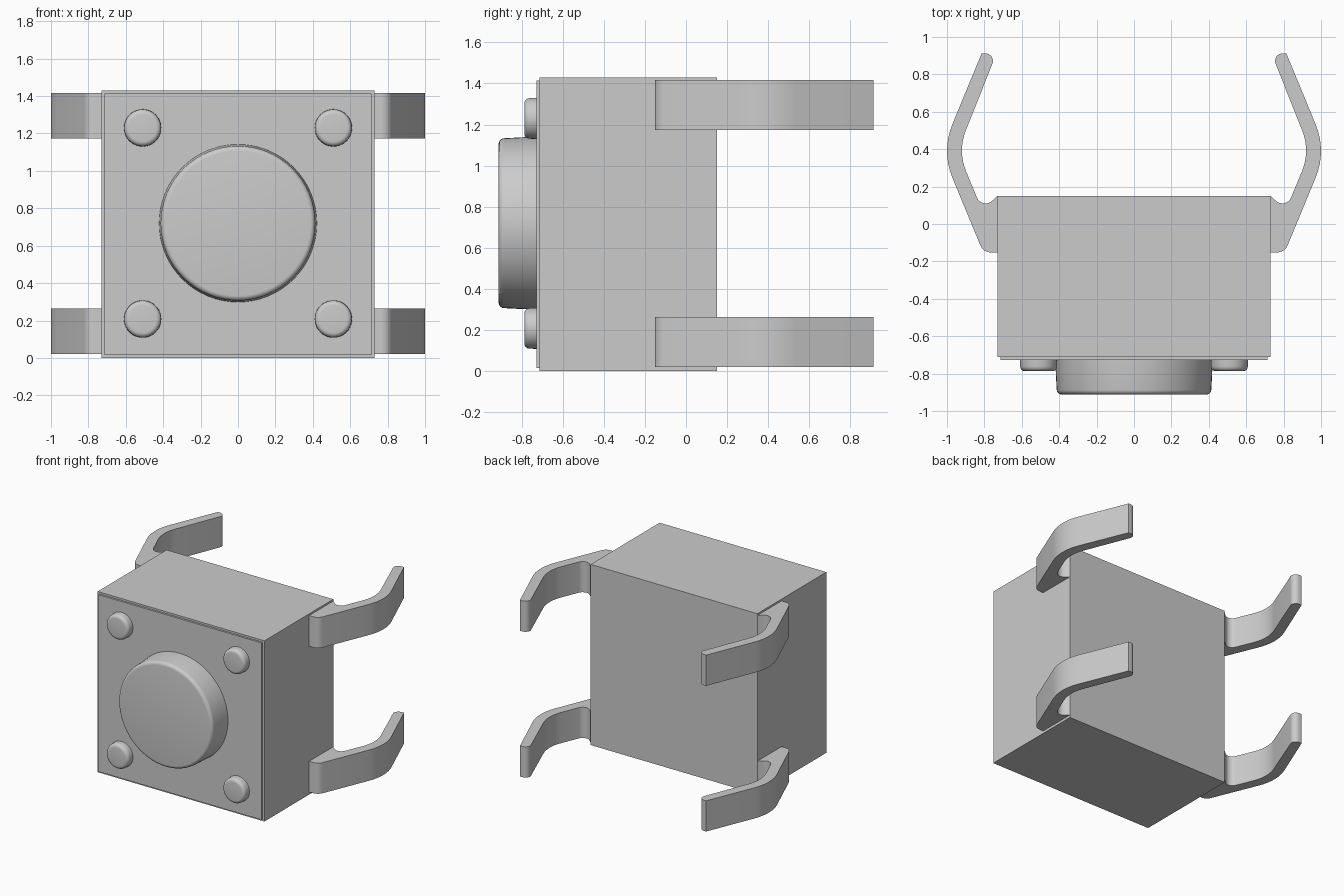
import bpy, bmesh, math
from mathutils import Matrix, Vector

if "Cube" in bpy.data.objects:
    bpy.data.objects.remove(bpy.data.objects["Cube"])

grey = bpy.data.materials.new("plain grey")
grey.use_nodes = True
color = (0.6, 0.6, 0.6, 1)
grey.diffuse_color = color
grey.node_tree.nodes["Principled BSDF"].inputs["Base Color"].default_value = color

MID_Z = 0.715


def finish(name, bm, smooth=False):
    bmesh.ops.recalc_face_normals(bm, faces=bm.faces)
    mesh = bpy.data.meshes.new(name)
    bm.to_mesh(mesh)
    bm.free()
    obj = bpy.data.objects.new(name, mesh)
    bpy.context.collection.objects.link(obj)
    mesh.materials.append(grey)
    if smooth:
        bpy.ops.object.select_all(action="DESELECT")
        obj.select_set(True)
        bpy.context.view_layer.objects.active = obj
        bpy.ops.object.shade_smooth_by_angle(angle=math.radians(35))
    return obj


def box(name, half_x, y0, y1, half_z):
    bm = bmesh.new()
    place = Matrix.Translation((0, (y0 + y1) / 2, MID_Z))
    size = Matrix.Diagonal((2 * half_x, y1 - y0, 2 * half_z, 1))
    bmesh.ops.create_cube(bm, size=1, matrix=place @ size)
    return finish(name, bm)


def knob(name, x, z, base_r, tip_r, y_back, y_front, bevel, sides):
    """Round knob pointing to the front, with a softened front rim."""
    bm = bmesh.new()
    place = Matrix.Translation((x, (y_back + y_front) / 2, z))
    turn = Matrix.Rotation(math.pi / 2, 4, "X")
    bmesh.ops.create_cone(bm, cap_ends=True, segments=sides, radius1=base_r,
                          radius2=tip_r, depth=y_back - y_front, matrix=place @ turn)
    rim = [e for e in bm.edges if all(v.co.y < y_front + 0.001 for v in e.verts)]
    bmesh.ops.bevel(bm, geom=rim, offset=bevel, segments=5, profile=0.5, affect="EDGES")
    return finish(name, bm, True)


def rounded(corners, steps=8):
    """Outline with each (x, y, radius) corner replaced by an arc."""
    outline = []
    for i, (x, y, r) in enumerate(corners):
        p = Vector((x, y))
        if r == 0:
            outline.append(p)
            continue
        a = (Vector(corners[i - 1][:2]) - p).normalized()
        b = (Vector(corners[(i + 1) % len(corners)][:2]) - p).normalized()
        half = a.angle(b) / 2
        center = p + (a + b).normalized() * (r / math.sin(half))
        start = p + a * (r / math.tan(half)) - center
        end = p + b * (r / math.tan(half)) - center
        sweep = math.atan2(start.x * end.y - start.y * end.x, start.dot(end))
        for k in range(steps + 1):
            outline.append(center + Matrix.Rotation(sweep * k / steps, 2) @ start)
    return outline


# Housing and front cover
box("housing", 0.73, -0.712, 0.15, 0.715)
box("front_cover", 0.715, -0.727, -0.70, 0.7)

# Push button and the four rivets
knob("push_button", 0, 0.72, 0.422, 0.412, -0.72, -0.912, 0.025, 64)
for side, x in (("left", 0.51), ("right", -0.51)):
    for level, z in (("lower", 0.208), ("upper", 1.23)):
        knob(f"{side}_{level}_rivet", x, z, 0.1, 0.098, -0.72, -0.787, 0.025, 40)

# Bent terminal legs
LEG = [(0.72, -0.152, 0), (0.806, -0.152, 0.06), (1.03, 0.39, 0.37),
       (0.815, 0.912, 0), (0.735, 0.912, 0.04), (0.943, 0.39, 0.29),
       (0.812, 0.075, 0.05), (0.73, 0.15, 0), (0.72, 0.15, 0)]
for side, sx in (("left", 1), ("right", -1)):
    for level, z0 in (("lower", 0.02), ("upper", 1.173)):
        bm = bmesh.new()
        face = bm.faces.new([bm.verts.new((sx * p.x, p.y, z0)) for p in rounded(LEG)])
        top = bmesh.ops.extrude_face_region(bm, geom=[face])["geom"]
        bmesh.ops.translate(bm, vec=(0, 0, 0.243),
                            verts=[v for v in top if isinstance(v, bmesh.types.BMVert)])
        finish(f"{side}_{level}_leg", bm, True)
